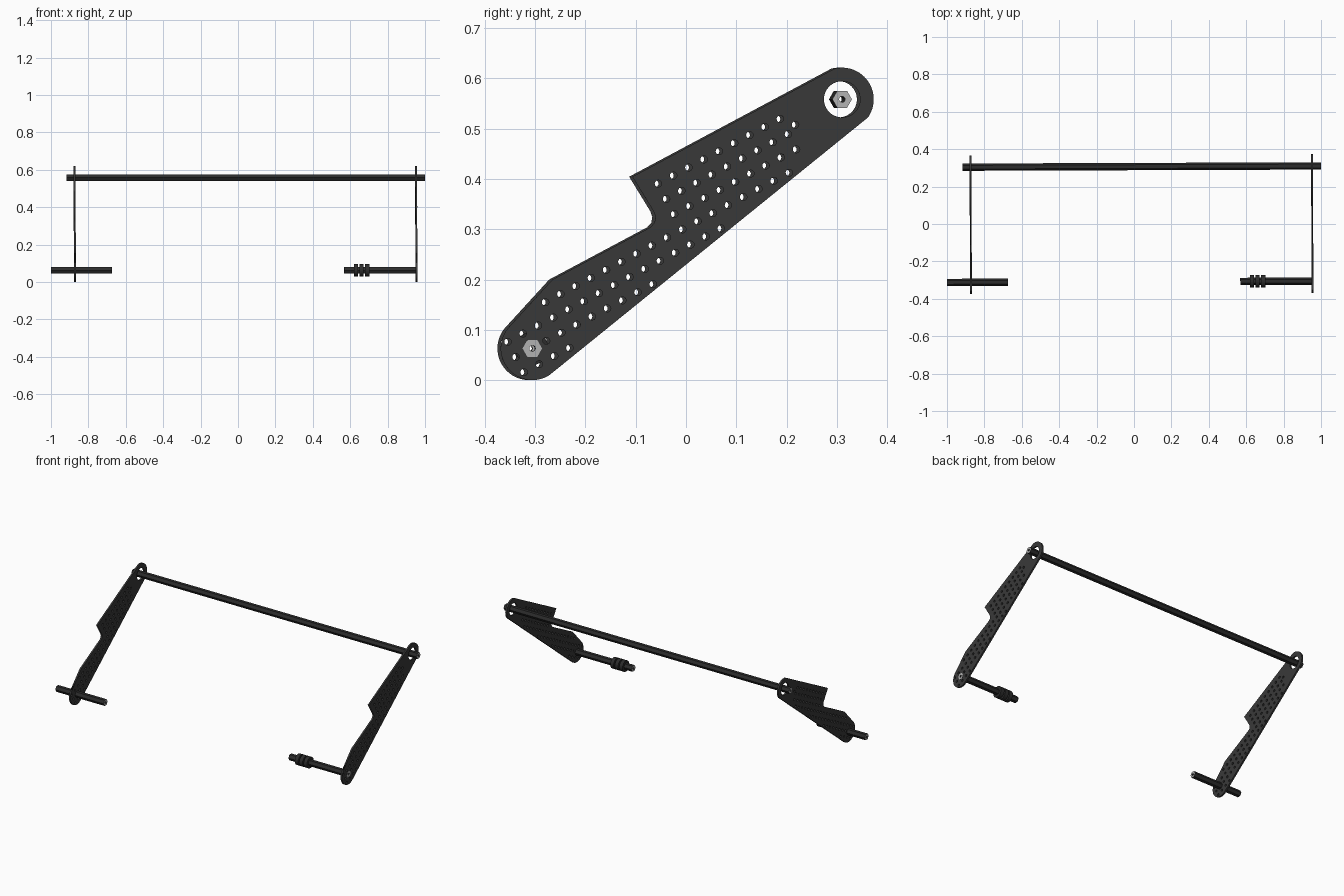
import bpy, bmesh
from math import sin, cos, radians, pi
from mathutils import Matrix

if "Cube" in bpy.data.objects:
    bpy.data.objects.remove(bpy.data.objects["Cube"])

TILT = Matrix.Rotation(0.0035, 4, 'Z')   # whole assembly sits very slightly turned
TOP, LOW = (0.307, 0.5585), (-0.309, 0.063)   # shaft axes in (y, z)


def material(name, v):
    m = bpy.data.materials.new(name)
    m.diffuse_color = (v, v, v, 1)
    m.use_nodes = True
    m.node_tree.nodes["Principled BSDF"].inputs["Base Color"].default_value = m.diffuse_color
    return m


PLATE = material("plate_dark", 0.04)
BLACK = material("shaft_black", 0.025)
STEEL = material("bare_metal", 0.45)


def arc(c, r, a0, a1, n):
    return [(c[0] + r * cos(radians(a0 + (a1 - a0) * i / n)),
             c[1] + r * sin(radians(a0 + (a1 - a0) * i / n))) for i in range(n + 1)]


def ring(c, r, n):
    return arc(c, r, 0, 360, n)[:-1]


def link(name, mesh):
    ob = bpy.data.objects.new(name, mesh)
    bpy.context.collection.objects.link(ob)
    ob.matrix_world = TILT
    return ob


# perforated side arm: outline, bearing hole, shaft hole and square hole grid
outline = (arc(TOP, 0.063, -35, 103, 24)
           + [(-0.11, 0.4045), (-0.068, 0.336), (-0.064, 0.325), (-0.066, 0.313), (-0.074, 0.304),
              (-0.269, 0.2), (-0.355, 0.106)]
           + arc(LOW, 0.063, 136, 303, 28))
holes = [ring(TOP, 0.036, 40), ring(LOW, 0.0195, 6), ring((0.214, 0.508), 0.007, 14)]
rows = [(0, 8), (0, 8), (0, 8), (-9, 7), (-12, 2), (-12, -3), (-12, -9)]
for j, (a, b) in enumerate(rows):
    for i in range(a, b + 1):
        if (j, i) != (5, -11):
            holes.append(ring((-0.0586 + 0.0303 * i + 0.0161 * j,
                               0.3907 + 0.0161 * i - 0.0303 * j), 0.007, 14))


def arm_mesh():
    cu = bpy.data.curves.new("arm_profile", 'CURVE')
    cu.dimensions, cu.fill_mode, cu.extrude = '2D', 'BOTH', 0.005
    for loop in [outline] + holes:
        sp = cu.splines.new('POLY')
        sp.points.add(len(loop) - 1)
        for p, q in zip(sp.points, loop):
            p.co = (q[0], q[1], 0, 1)
        sp.use_cyclic_u = True
    tmp = bpy.data.objects.new("arm_profile", cu)
    bpy.context.collection.objects.link(tmp)
    dg = bpy.context.evaluated_depsgraph_get()
    me = bpy.data.meshes.new_from_object(tmp.evaluated_get(dg))
    bpy.data.objects.remove(tmp)
    # profile x, y become world y, z
    me.transform(Matrix(((0, 0, 1, 0), (1, 0, 0, 0), (0, 1, 0, 0), (0, 0, 0, 1))))
    me.materials.clear()
    me.materials.append(PLATE)
    return me


for name, x in (("left_arm", -0.873), ("right_arm", 0.953)):
    me = arm_mesh()
    me.transform(Matrix.Translation((x, 0, 0)))
    link(name, me)


def tube(name, x0, x1, c, r, sides, bore, inner_sides, end_mat):
    """Hollow bar along x; the inner ring has as many points as the outer one."""
    bm = bmesh.new()
    n = max(sides, inner_sides)

    def points(x, rad, s):
        out = []
        for k in range(n):
            t = k / n * s
            f = t - int(t)
            a, b = 2 * pi * int(t) / s, 2 * pi * (int(t) + 1) / s
            out.append(bm.verts.new((x, c[0] + rad * (cos(a) * (1 - f) + cos(b) * f),
                                     c[1] + rad * (sin(a) * (1 - f) + sin(b) * f))))
        return out
    o0, o1 = points(x0, r, sides), points(x1, r, sides)
    i0, i1 = points(x0, bore, inner_sides), points(x1, bore, inner_sides)
    for p, q, m in ((o0, o1, 0), (i1, i0, 0), (o1, i1, 1), (i0, o0, 1)):
        for k in range(n):
            f = bm.faces.new((p[k], p[k - 1], q[k - 1], q[k]))
            f.material_index = m
    bmesh.ops.recalc_face_normals(bm, faces=bm.faces)
    me = bpy.data.meshes.new(name)
    bm.to_mesh(me)
    bm.free()
    me.materials.append(BLACK)
    me.materials.append(end_mat)
    return link(name, me)


# hexagonal shafts with a small bore and bare metal ends
for name, x0, x1, c in (("cross_shaft", -0.917, 1.0, TOP),
                        ("left_stub_shaft", -1.0, -0.675, LOW),
                        ("right_stub_shaft", 0.567, 0.959, LOW)):
    tube(name, x0, x1, c, 0.0195, 6, 0.006, 12, STEEL)

# three collars on the right stub shaft
for k, x in enumerate((0.619, 0.649, 0.679)):
    tube(f"collar_{k + 1}", x, x + 0.022, LOW, 0.033, 30, 0.0185, 6, BLACK)
